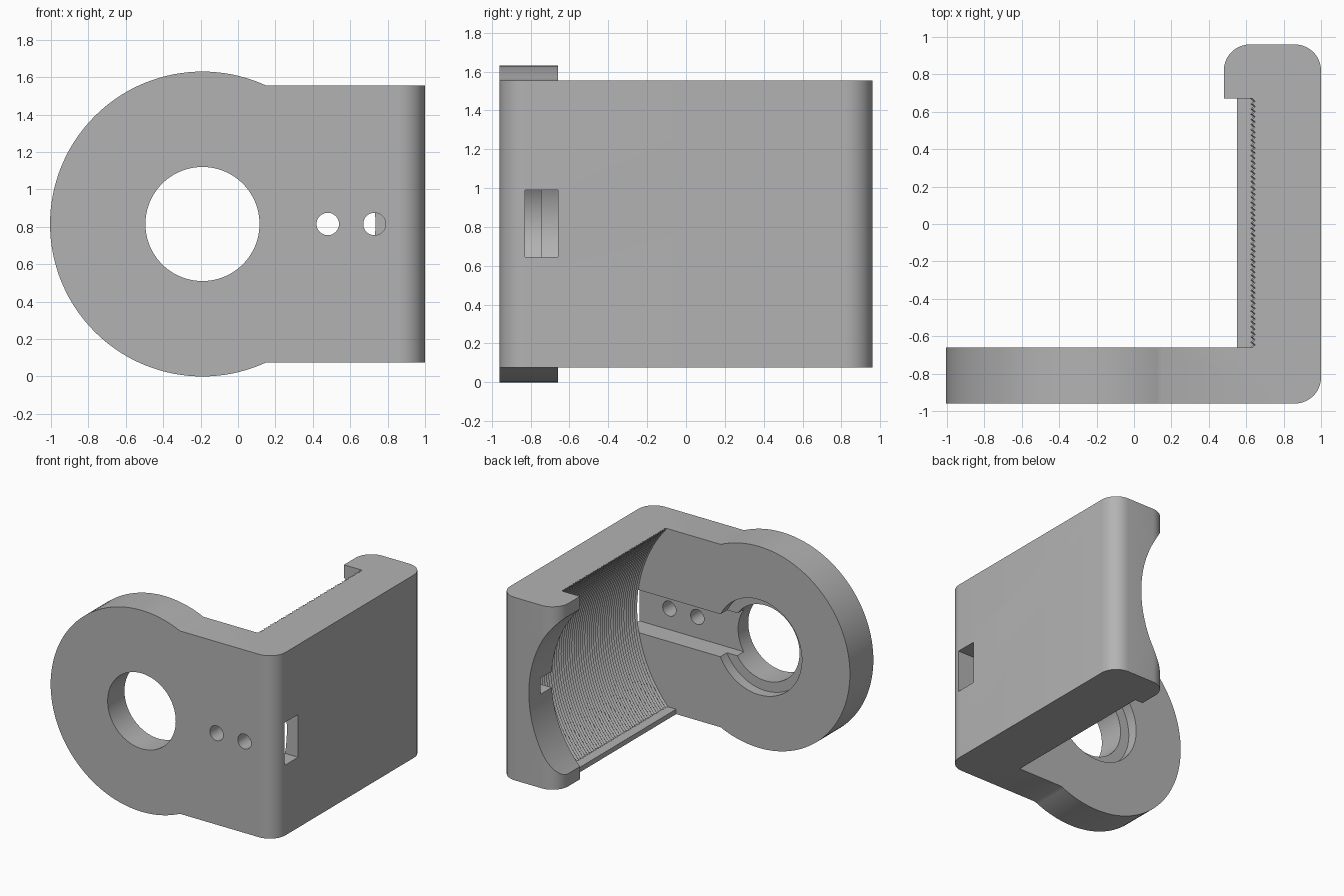
import bpy, bmesh, math
from mathutils import Matrix, Vector

if "Cube" in bpy.data.objects:
    bpy.data.objects.remove(bpy.data.objects["Cube"], do_unlink=True)

AXIS_X, AXIS_Z = -0.19, 0.815          # bore axis, running along y
FRONT, PLATE_BACK = -0.96, -0.66       # front plate thickness
HOOK, BACK = 0.67, 0.96                # rear hook thickness
BOTTOM, TOP = 0.075, 1.555

grey = bpy.data.materials.new("matte_grey")
grey.use_nodes = True
grey.diffuse_color = (0.45, 0.45, 0.45, 1)
bsdf = grey.node_tree.nodes["Principled BSDF"]
bsdf.inputs["Base Color"].default_value = (0.45, 0.45, 0.45, 1)
bsdf.inputs["Roughness"].default_value = 0.6


def finish(name, bm):
    bmesh.ops.recalc_face_normals(bm, faces=bm.faces)
    mesh = bpy.data.meshes.new(name)
    bm.to_mesh(mesh)
    bm.free()
    mesh.materials.append(grey)
    obj = bpy.data.objects.new(name, mesh)
    bpy.context.collection.objects.link(obj)
    return obj


def box(name, x, y, z):
    bm = bmesh.new()
    bmesh.ops.create_cube(bm, size=1)
    for v in bm.verts:
        v.co = [lo + (c + 0.5) * (hi - lo) for c, (lo, hi) in zip(v.co, (x, y, z))]
    return finish(name, bm)


def lathe(name, profile, cx=AXIS_X, cz=AXIS_Z, steps=96):
    """Closed solid of (radius, y) points turned about an axis along y."""
    bm = bmesh.new()
    rings = []
    for r, y in profile:
        rings.append([bm.verts.new((cx + r * math.cos(2 * math.pi * i / steps), y,
                                    cz + r * math.sin(2 * math.pi * i / steps)))
                      for i in range(steps)])
    for a, b in zip(rings, rings[1:]):
        for i in range(steps):
            j = (i + 1) % steps
            bm.faces.new((a[i], a[j], b[j], b[i]))
    bm.faces.new(rings[0])
    bm.faces.new(rings[-1])
    return finish(name, bm)


def rod(name, r, y0, y1, **kw):
    return lathe(name, [(r, y0), (r, y1)], **kw)


def rounded(cx, cy, r, start, steps=10):
    """Quarter-circle corner, counter-clockwise from the start angle."""
    return [(cx + r * math.cos(math.radians(start + 90 * i / steps)),
             cy + r * math.sin(math.radians(start + 90 * i / steps)))
            for i in range(steps + 1)]


def combine(target, tool, operation):
    mod = target.modifiers.new("combine", 'BOOLEAN')
    mod.operation, mod.object, mod.solver = operation, tool, 'EXACT'
    bpy.context.view_layer.update()
    graph = bpy.context.evaluated_depsgraph_get()
    mesh = bpy.data.meshes.new_from_object(target.evaluated_get(graph))
    target.modifiers.clear()
    target.data = mesh
    bpy.data.objects.remove(tool, do_unlink=True)


# Plate, side wall and hook as one extruded outline
R = 0.14
outline = [(AXIS_X, FRONT)]
outline += rounded(1 - R, FRONT + R, R, -90)
outline += rounded(1 - R, BACK - R, R, 0)
outline += rounded(0.48 + R, BACK - R, R, 90)
outline += [(0.48, HOOK), (0.55, HOOK), (0.55, PLATE_BACK), (AXIS_X, PLATE_BACK)]
bm = bmesh.new()
face = bm.faces.new([bm.verts.new((x, y, BOTTOM)) for x, y in outline])
ext = bmesh.ops.extrude_face_region(bm, geom=[face])
bmesh.ops.translate(bm, vec=(0, 0, TOP - BOTTOM),
                    verts=[g for g in ext["geom"] if isinstance(g, bmesh.types.BMVert)])
bracket = finish("bracket", bm)

# Round end of the front plate
combine(bracket, rod("round_end", 0.815, FRONT, PLATE_BACK, steps=128), 'UNION')

# Finely ridged hollow in the side wall
turns = 48
pitch = (HOOK - PLATE_BACK) / turns
ridges = [(1.09 + 0.012 * (i % 2), PLATE_BACK + i * pitch / 2) for i in range(2 * turns + 1)]
combine(bracket, lathe("ridged_hollow", ridges, cz=0.84), 'DIFFERENCE')

# Smooth hollow through the hook
combine(bracket, rod("hook_hollow", 0.925, HOOK - 0.03, BACK + 0.1), 'DIFFERENCE')

# Centre hole with its counterbore
combine(bracket, rod("centre_hole", 0.305, FRONT - 0.1, PLATE_BACK + 0.1), 'DIFFERENCE')
combine(bracket, rod("counterbore", 0.385, -0.745, PLATE_BACK + 0.05), 'DIFFERENCE')

# Channel from the centre hole out through the side wall
combine(bracket, box("channel", (AXIS_X, 1.1), (-0.83, PLATE_BACK), (0.645, 0.99)), 'DIFFERENCE')

# Two pin holes into the channel
for x in (0.48, 0.73):
    combine(bracket, rod("pin_hole", 0.06, FRONT - 0.1, -0.75, cx=x, steps=32), 'DIFFERENCE')

# Small notch inside the hook
combine(bracket, box("notch", (0.6, 0.88), (HOOK - 0.05, 0.81), (0.75, 0.88)), 'DIFFERENCE')

# Lip along the bottom of the wall
combine(bracket, box("lip", (0.55, 0.75), (PLATE_BACK - 0.03, HOOK + 0.03), (BOTTOM, 0.115)), 'UNION')

bpy.ops.object.select_all(action='DESELECT')
bracket.select_set(True)
bpy.context.view_layer.objects.active = bracket
bpy.ops.object.shade_smooth_by_angle(angle=math.radians(25))
